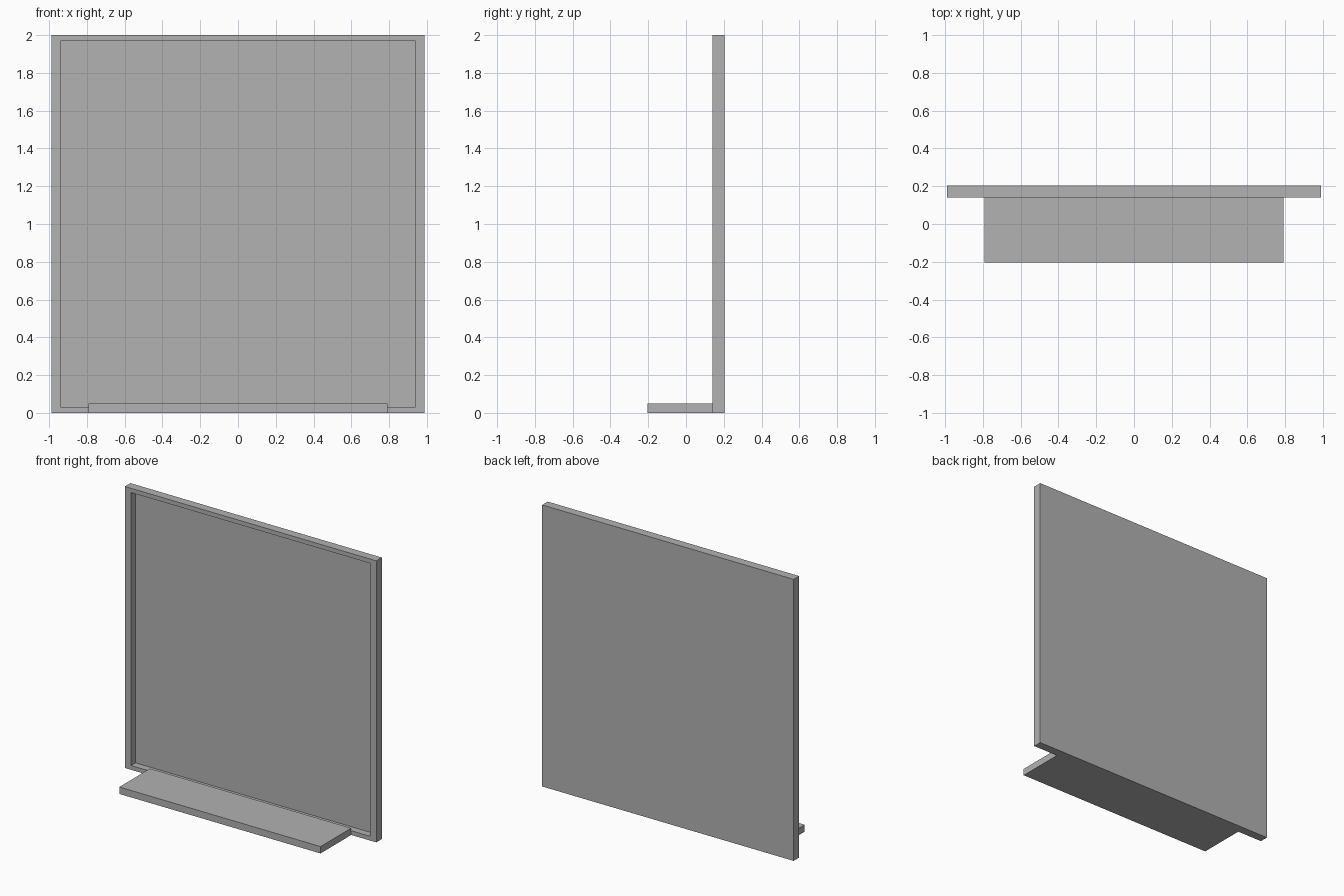
import bpy
import bmesh
from mathutils import Vector

cube = bpy.data.objects.get("Cube")
if cube:
    bpy.data.objects.remove(cube, do_unlink=True)

grey = bpy.data.materials.new("plain_grey")
grey.use_nodes = True
colour = (0.445, 0.445, 0.445, 1)
grey.diffuse_color = colour
grey.node_tree.nodes["Principled BSDF"].inputs["Base Color"].default_value = colour


def box(bm, half_width, y0, y1, height):
    """Add a box centred on x and standing on the floor."""
    verts = bmesh.ops.create_cube(bm, size=1)["verts"]
    for v in verts:
        v.co.x *= 2 * half_width
        v.co.y = y0 if v.co.y < 0 else y1
        v.co.z = height if v.co.z > 0 else 0


def finish(bm, name):
    mesh = bpy.data.meshes.new(name)
    bm.to_mesh(mesh)
    bm.free()
    mesh.materials.append(grey)
    obj = bpy.data.objects.new(name, mesh)
    bpy.context.collection.objects.link(obj)
    return obj


FRONT, BACK = 0.141, 0.203
HEIGHT, HALF_WIDTH = 2.0, 0.988
SIDE_RIM, END_RIM, RECESS = 0.049, 0.043, 0.05

# Upright panel with a rimmed recess in its front face
bm = bmesh.new()
box(bm, HALF_WIDTH, FRONT, BACK, HEIGHT)
bm.normal_update()
front = min(bm.faces, key=lambda f: f.calc_center_median().y)
bmesh.ops.inset_region(bm, faces=[front], thickness=END_RIM)
for v in front.verts:
    v.co.x = (HALF_WIDTH - SIDE_RIM) * (1 if v.co.x > 0 else -1)
floor = bmesh.ops.extrude_discrete_faces(bm, faces=[front])["faces"][0]
bmesh.ops.translate(bm, verts=floor.verts, vec=Vector((0, RECESS, 0)))
bmesh.ops.recalc_face_normals(bm, faces=bm.faces)
finish(bm, "framed_panel")

# Ledge running forward from the foot of the panel
bm = bmesh.new()
box(bm, 0.791, -BACK, FRONT, 0.049)
finish(bm, "front_ledge")
